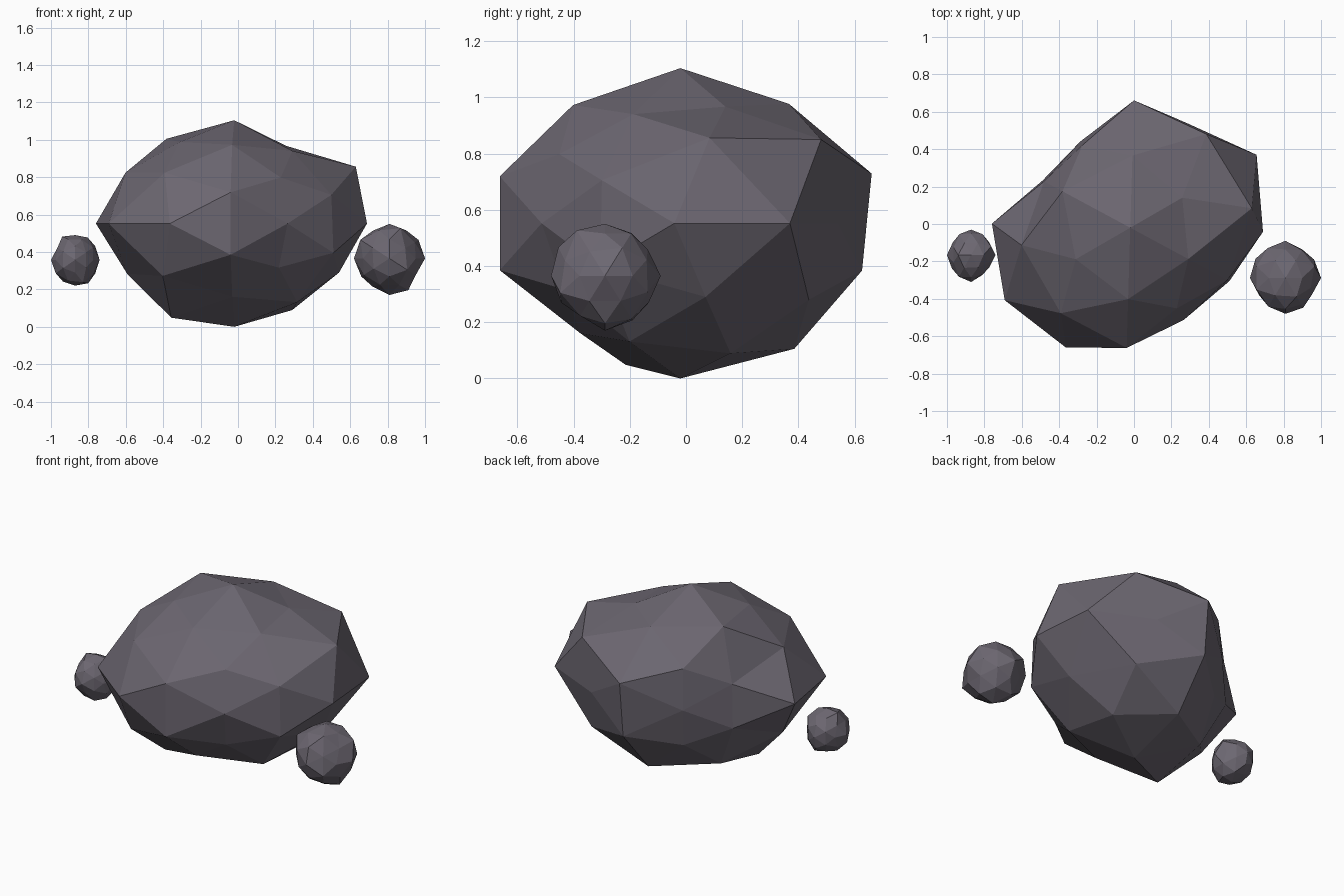
import bpy
import bmesh
import math
import random
from mathutils import Vector

cube = bpy.data.objects.get("Cube")
if cube:
    bpy.data.objects.remove(cube, do_unlink=True)

# One dark stone colour
stone = bpy.data.materials.new("dark purple grey stone")
stone.use_nodes = True
stone_colour = (0.15, 0.135, 0.165, 1.0)
stone.diffuse_color = stone_colour
stone.node_tree.nodes["Principled BSDF"].inputs["Base Color"].default_value = stone_colour

GOLDEN = (1 + math.sqrt(5)) / 2


def geodesic_directions():
    """Corners of an icosahedron and its edge midpoints, all on the unit sphere."""
    corners = []
    for a in (-1, 1):
        for b in (-GOLDEN, GOLDEN):
            corners += [Vector((a, 0, b)), Vector((b, a, 0)), Vector((0, b, a))]
    middles = [p + q for i, p in enumerate(corners) for q in corners[:i]
               if (p - q).length < 2.1]
    return [v.normalized() for v in corners + middles]


def make_rock(name, radius_of, spin, finish):
    """Triangulate the unit sphere, then push every corner to its own radius."""
    bm = bmesh.new()
    for direction in geodesic_directions():
        bm.verts.new(direction)
    bmesh.ops.convex_hull(bm, input=bm.verts[:])
    turn = math.radians(spin)
    for v in bm.verts:
        x, y, z = v.co * radius_of(v.co)
        v.co = Vector((x * math.cos(turn) - y * math.sin(turn),
                       x * math.sin(turn) + y * math.cos(turn), z))
    finish(bm.verts)
    bmesh.ops.recalc_face_normals(bm, faces=bm.faces[:])
    mesh = bpy.data.meshes.new(name)
    bm.to_mesh(mesh)
    bm.free()
    mesh.materials.append(stone)
    rock = bpy.data.objects.new(name, mesh)
    bpy.context.collection.objects.link(rock)
    return rock


# Large rock: radii by level, counter-clockwise from the spun x axis
LEVELS = {
    100: [.69],
    85: [.61, .64],
    81: [.657, .70, .65, .60],
    53: [.60, .585],
    50: [.745, .68, .68, .76],
    31: [.716, .55, .676, .62],
    0: [.78, .636, .533, .74, .775, .727, .57, .71],
    -31: [.68, .56, .676, .633],
    -50: [.68, .67, .70, .655],
    -53: [.57, .56],
    -81: [.69, .65, .605, .65],
    -85: [.68, .74],
    -100: [.69],
}


def large_radius(co):
    radii = LEVELS[round(co.z * 100)]
    angle = math.atan2(co.y, co.x) % math.tau
    if angle > math.tau - 0.01:
        angle = 0
    # Slots are numbered by how many level mates come earlier
    mates = sorted(math.atan2(d.y, d.x) % math.tau for d in geodesic_directions()
                   if round(d.z * 100) == round(co.z * 100))
    mates = sorted(0 if m > math.tau - 0.01 else m for m in mates)
    slot = min(range(len(mates)), key=lambda i: abs(mates[i] - angle))
    return radii[slot]


def settle_large(verts):
    for v in verts:
        v.co.z *= 0.8
        v.co += Vector((-.02, -.02, .548))
    low = min(v.co.z for v in verts)
    for v in verts:
        v.co.z -= low


make_rock("large_rock", large_radius, 30, settle_large)


# Small rocks: random lumps fitted into a box
def make_small(name, seed, low, high):
    rng = random.Random(seed)

    def fit(verts):
        for axis in range(3):
            a = min(v.co[axis] for v in verts)
            b = max(v.co[axis] for v in verts)
            for v in verts:
                share = (v.co[axis] - a) / (b - a)
                v.co[axis] = low[axis] + share * (high[axis] - low[axis])

    make_rock(name, lambda co: rng.uniform(0.9, 1.07), 0, fit)


make_small("small_rock_left", 4, (.62, -.48, .17), (1.0, -.09, .55))
make_small("small_rock_right", 9, (-1.0, -.31, .22), (-.74, -.03, .49))
